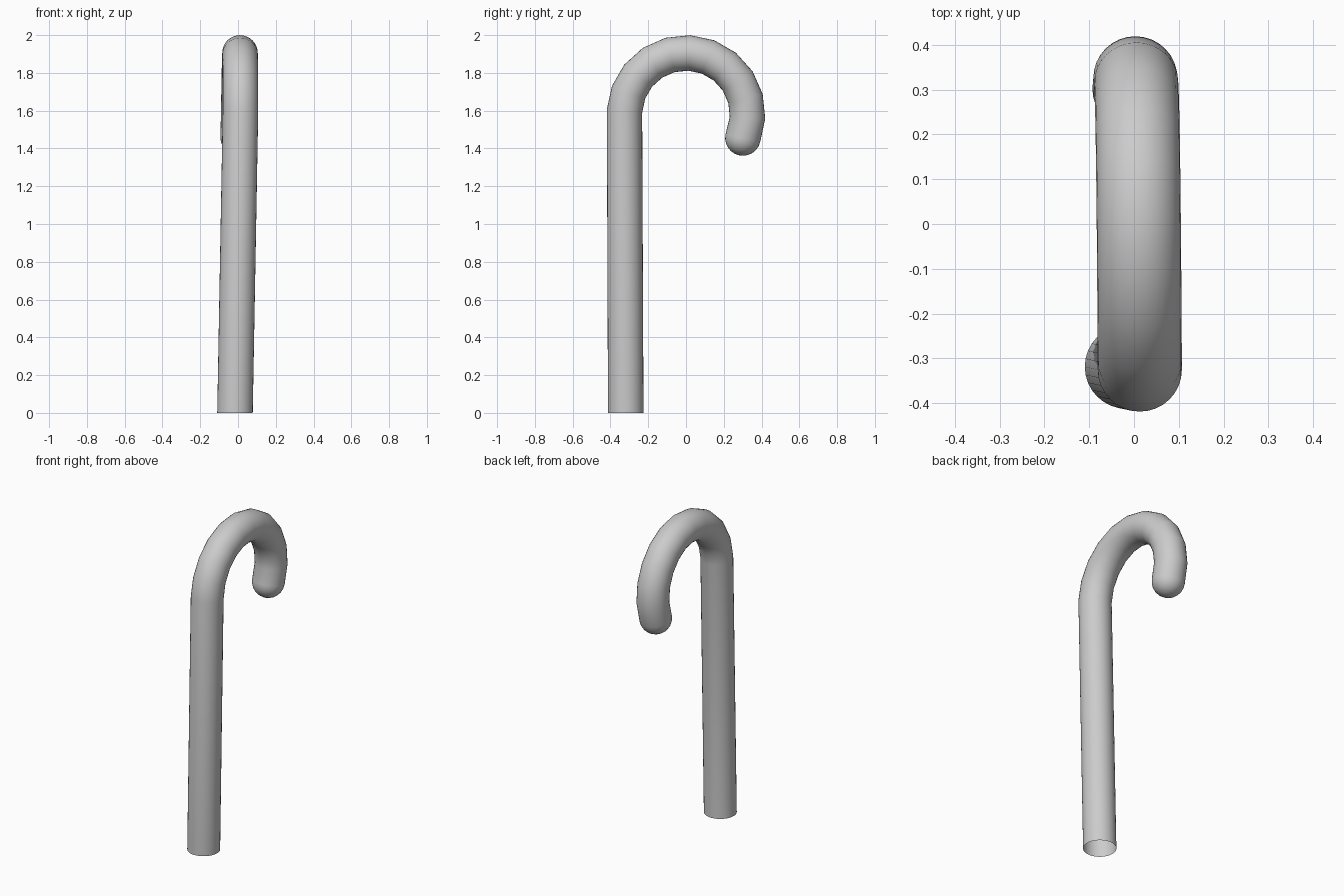
import bpy, bmesh
from math import sin, cos, pi, radians
from mathutils import Vector

if "Cube" in bpy.data.objects:
    bpy.data.objects.remove(bpy.data.objects["Cube"])

SIDES = 32
R_TUBE, R_HOOK, Z_HOOK = 0.094, 0.326, 1.58

# Centre line: slightly leaning shaft, then the hook
path = [Vector((-0.016, -0.319, 0.0))]
angles = [177 - 18 * i for i in range(11)] + [-22.5]
for i, a in enumerate(angles):
    a = radians(a)
    x = 0.013 - 0.012 * (i / 11) ** 2
    path.append(Vector((x, R_HOOK * cos(a), Z_HOOK + R_HOOK * sin(a))))

bm = bmesh.new()


def add_ring(centre, tangent, radius):
    side = (Vector((1, 0, 0)) - tangent * tangent.x).normalized()
    up = tangent.cross(side)
    return [bm.verts.new(centre + radius * (side * cos(t) + up * sin(t)))
            for t in (2 * pi * k / SIDES for k in range(SIDES))]


rings = []
for i, p in enumerate(path):
    before = (p - path[i - 1]).normalized() if i else Vector((0, 0, 1))
    after = (path[i + 1] - p).normalized() if i + 1 < len(path) else before
    tangent = before if i == 0 else (before + after).normalized()
    rings.append(add_ring(p, tangent, R_TUBE))

# Rounded tip of the hook
for k in range(1, 6):
    a = pi / 2 * k / 6
    rings.append(add_ring(path[-1] + tangent * R_TUBE * sin(a), tangent, R_TUBE * cos(a)))
tip = bm.verts.new(path[-1] + tangent * R_TUBE)

# Skin the rings; the foot stays open
for r0, r1 in zip(rings, rings[1:]):
    for k in range(SIDES):
        n = (k + 1) % SIDES
        bm.faces.new((r0[k], r0[n], r1[n], r1[k]))
for k in range(SIDES):
    bm.faces.new((rings[-1][k], rings[-1][(k + 1) % SIDES], tip))
for f in bm.faces:
    f.smooth = True

mesh = bpy.data.meshes.new("hooked_cane")
bm.to_mesh(mesh)
bm.free()
cane = bpy.data.objects.new("hooked_cane", mesh)
bpy.context.collection.objects.link(cane)
